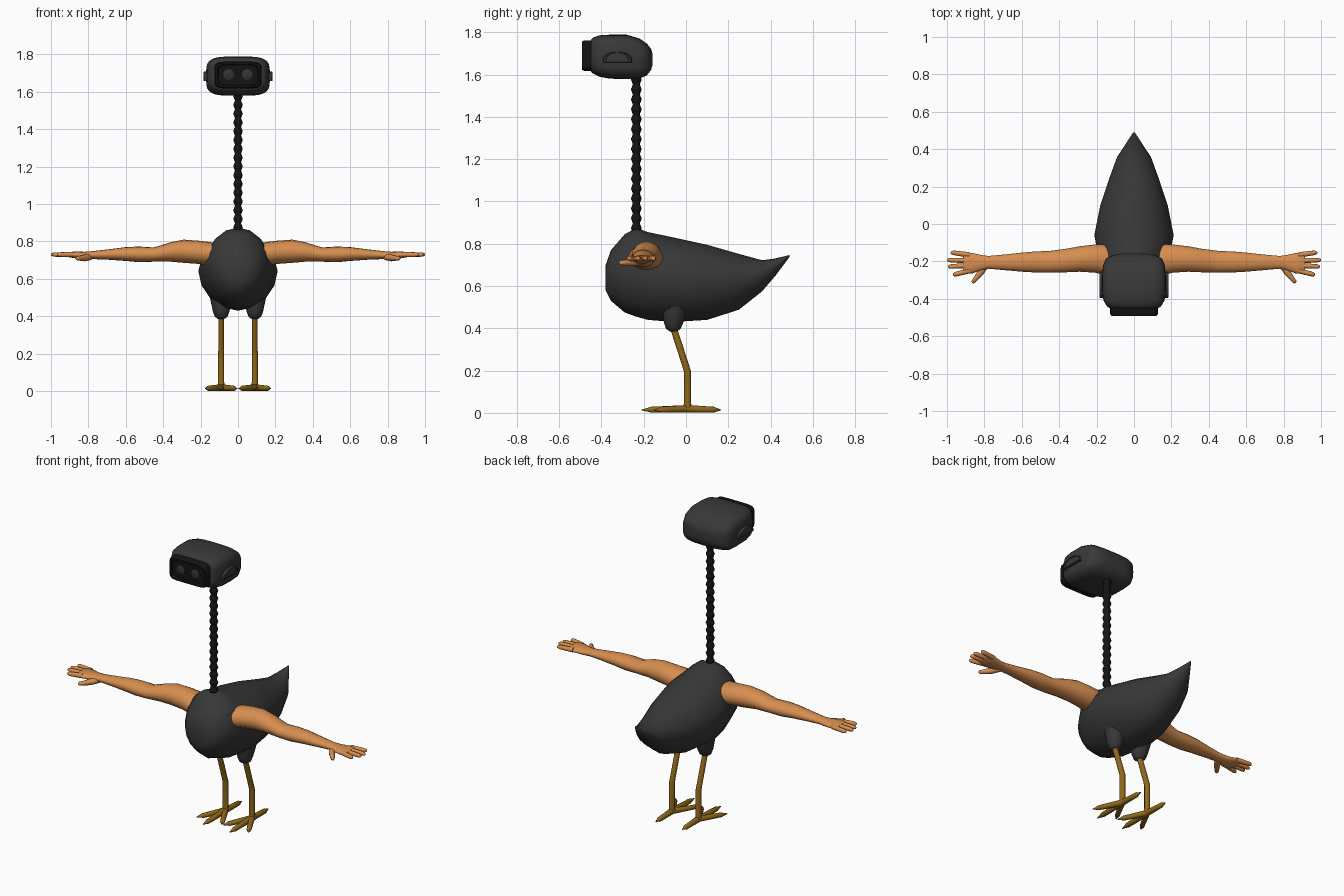
import bpy, bmesh
from math import sin, cos, pi, radians
from mathutils import Vector

old = bpy.data.objects.get("Cube")
if old:
    bpy.data.objects.remove(old, do_unlink=True)


def material(name, rgb):
    m = bpy.data.materials.new(name)
    m.use_nodes = True
    m.diffuse_color = (*rgb, 1)
    m.node_tree.nodes["Principled BSDF"].inputs["Base Color"].default_value = (*rgb, 1)
    return m


CHARCOAL = material("charcoal", (0.04, 0.04, 0.04))
BLACK = material("black", (0.007, 0.007, 0.007))
LENS = material("lens grey", (0.035, 0.035, 0.035))
SKIN = material("skin", (0.68, 0.27, 0.08))
OCHRE = material("ochre", (0.28, 0.14, 0.01))


def build(name, lofts, mat, angle=50):
    """One mesh from several lofts; each loft is a list of equal rings, capped."""
    bm = bmesh.new()
    for rings in lofts:
        loops = [[bm.verts.new(p) for p in ring] for ring in rings]
        n = len(loops[0])
        for a, b in zip(loops, loops[1:]):
            for i in range(n):
                j = (i + 1) % n
                bm.faces.new((a[i], a[j], b[j], b[i]))
        bm.faces.new(loops[0])
        bm.faces.new(loops[-1])
    bmesh.ops.recalc_face_normals(bm, faces=bm.faces)
    mesh = bpy.data.meshes.new(name)
    bm.to_mesh(mesh)
    bm.free()
    mesh.materials.append(mat)
    ob = bpy.data.objects.new(name, mesh)
    bpy.context.collection.objects.link(ob)
    bpy.ops.object.select_all(action="DESELECT")
    ob.select_set(True)
    bpy.context.view_layer.objects.active = ob
    bpy.ops.object.shade_smooth_by_angle(angle=radians(angle))
    return ob


def oval(rx, ry, n=12, power=2.0):
    """2D superellipse points."""
    pts = []
    for i in range(n):
        c, s = cos(2 * pi * i / n), sin(2 * pi * i / n)
        pts.append((rx * abs(c) ** (2 / power) * (1 if c > 0 else -1),
                    ry * abs(s) ** (2 / power) * (1 if s > 0 else -1)))
    return pts


def ring_y(y, zc, rx, rz, n=12, power=2.0, xc=0):
    return [(xc + a, y, zc + b) for a, b in oval(rx, rz, n, power)]


def tube(path, radii, n=10):
    """Round rings along a path."""
    path = [Vector(p) for p in path]
    rings = []
    for i, p in enumerate(path):
        d = (path[min(i + 1, len(path) - 1)] - path[max(i - 1, 0)]).normalized()
        u = d.cross(Vector((1, 0, 0)) if abs(d.x) < 0.8 else Vector((0, 0, 1))).normalized()
        v = d.cross(u)
        rings.append([p + u * a + v * b for a, b in oval(radii[i], radii[i], n)])
    return rings


# Body: egg-shaped sections from breast to tail tip (y, top, bottom, half width)
sections = [(-.38, .70, .58, .05), (-.355, .77, .53, .11), (-.29, .845, .475, .155),
            (-.235, .875, .455, .175), (-.18, .855, .44, .19), (-.06, .83, .43, .212),
            (.1, .795, .44, .18), (.25, .752, .488, .13), (.36, .722, .575, .09),
            (.42, .73, .645, .05), (.49, .747, .738, .004)]
body = []
for y, top, bottom, half in sections:
    mid = bottom + 0.53 * (top - bottom)
    body.append([(a, y, mid + b * ((top - mid) if b > 0 else (mid - bottom)))
                 for a, b in oval(half, 1, 16, 1.9)])
build("body", [body], CHARCOAL, 60)

# Neck: beaded cable
beads, low, high = 16, 0.85, 1.6
steps = beads * 4
build("neck", [tube([(0, -.235, low + (high - low) * i / steps) for i in range(steps + 1)],
                    [0.021 - 0.0045 * cos(2 * pi * i / 4) for i in range(steps + 1)], 12)],
      BLACK, 60)

# Head: rounded box (y, centre height, half width, half height)
head = [(-.45, 1.69, .13, .075), (-.44, 1.69, .145, .085), (-.41, 1.688, .163, .098),
        (-.36, 1.685, .171, .104), (-.28, 1.684, .171, .105), (-.22, 1.676, .165, .095),
        (-.185, 1.672, .15, .075), (-.165, 1.672, .11, .05), (-.158, 1.672, .06, .025)]
build("head", [[ring_y(*h, n=32, power=4) for h in head]], CHARCOAL, 60)

# Face plate with a recessed panel and two lenses
build("face_plate", [[ring_y(y, 1.69, rx, rz, 32, 6) for y, rx, rz in (
    (-.43, .127, .072), (-.482, .127, .072), (-.493, .12, .066),
    (-.493, .11, .057), (-.48, .105, .053))]], BLACK, 35)
build("lenses", [[ring_y(y, 1.692, r, r, 20, xc=s * .05)
                  for y, r in ((-.475, .029), (-.487, .029), (-.49, .024))]
                 for s in (-1, 1)], LENS, 35)


def ear_ring(x, scale):
    arc = [pi * i / 14 for i in range(15)]
    return [(x, -.325 + .07 * scale * cos(a), 1.685 + scale * (.05 * sin(a) ** .7 - .027))
            for a in arc]


# Arm sections (x, y centre, z centre, half depth, half height)
arm = [(.1, -.2, .735, .07, .05), (.15, -.19, .735, .083, .062), (.21, -.185, .742, .075, .062),
       (.29, -.187, .748, .068, .062), (.36, -.195, .744, .063, .052),
       (.45, -.202, .73, .058, .038), (.53, -.203, .731, .056, .042),
       (.6, -.204, .733, .051, .037), (.7, -.205, .73, .041, .027),
       (.78, -.205, .727, .034, .021), (.82, -.207, .725, .042, .02),
       (.87, -.21, .728, .056, .018), (.905, -.209, .73, .054, .014), (.915, -.209, .73, .045, .009)]
fingers = [(-.165, -.152, .98), (-.195, -.193, 1.0), (-.222, -.228, .995), (-.25, -.272, .968)]
toes = [(0, -.21), (-.085, -.15), (.085, -.15), (0, .165)]

for s, side in ((1, "left"), (-1, "right")):
    # Ear pad on the side of the head
    build(side + "_ear_pad", [[ear_ring(s * x, k) for x, k in (
        (.15, 1), (.18, 1), (.185, .93), (.185, .78), (.181, .74))]], CHARCOAL, 30)

    # Arm and hand
    lofts = [[[(s * x, yc + a, zc + b) for a, b in oval(ry, rz, 16)]
              for x, yc, zc, ry, rz in arm]]
    for y0, y1, tip in fingers:
        start, end = Vector((s * .88, y0, .73)), Vector((s * tip, y1, .73))
        lofts.append(tube([start.lerp(end, t) for t in (0, .45, .85, .97, 1)],
                          [.014, .0135, .012, .008, .003]))
    lofts.append(tube([(s * .79, -.215, .718), (s * .82, -.26, .712),
                       (s * .845, -.29, .71), (s * .86, -.31, .71), (s * .864, -.315, .71)],
                      [.018, .018, .013, .011, .004]))
    build(side + "_arm", lofts, SKIN, 60)

    # Hip bulb
    x = s * .09
    build(side + "_hip", [tube([(x, -.05, .54), (x, -.055, .47), (x, -.06, .425),
                                (x, -.06, .397), (x, -.06, .385)],
                               [.07, .055, .045, .034, .016], 14)], CHARCOAL, 60)

    # Leg with a bent knee, and four clawed toes
    lofts = [tube([(x, -.062, .41), (x, -.002, .225), (x, .007, .195), (x, .007, .05),
                   (x, .007, .018)], [.016, .016, .017, .017, .02])]
    for dx, y in toes:
        start, end = Vector((x, .007, .019)), Vector((x + dx, y, .014))
        lofts.append(tube([start.lerp(end, t) for t in (0, .4, .8, .83, 1)],
                          [.018, .016, .014, .011, .002], 8))
    build(side + "_leg", lofts, OCHRE, 45)
